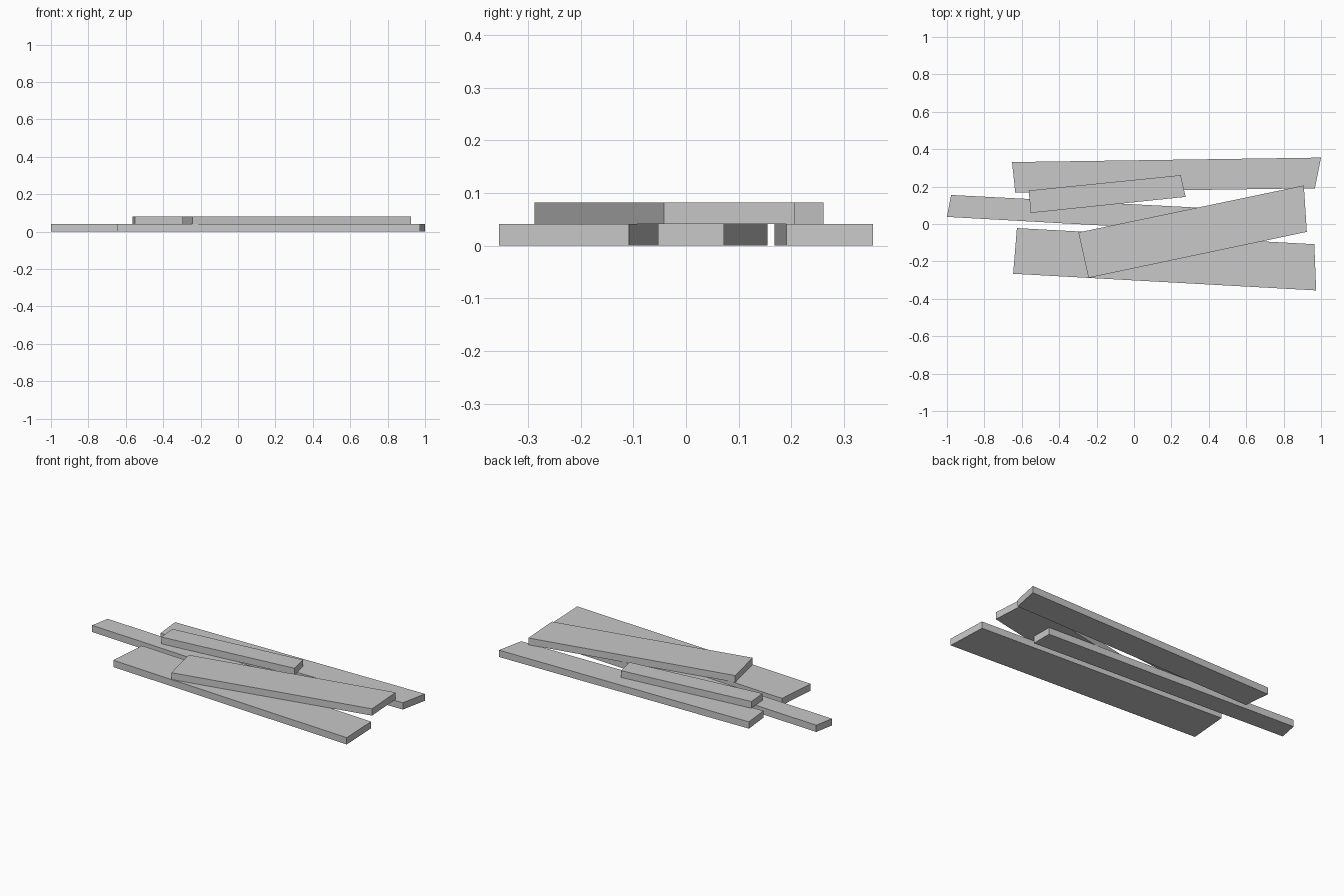
import bpy
import bmesh

cube = bpy.data.objects.get("Cube")
if cube:
    bpy.data.objects.remove(cube, do_unlink=True)

# One plain grey for every plank
GREY = (0.58, 0.58, 0.58, 1.0)
grey = bpy.data.materials.new("plain_grey")
grey.use_nodes = True
grey.diffuse_color = GREY
grey.node_tree.nodes["Principled BSDF"].inputs["Base Color"].default_value = GREY

THICK = 0.041


def plank(name, outline, layer):
    """Extrude a four-cornered outline into a board lying on the given layer."""
    bm = bmesh.new()
    base = bm.faces.new([bm.verts.new((x, y, layer * THICK)) for x, y in outline])
    top = bmesh.ops.extrude_face_region(bm, geom=[base], use_keep_orig=True)
    raised = [v for v in top["geom"] if isinstance(v, bmesh.types.BMVert)]
    bmesh.ops.translate(bm, verts=raised, vec=(0, 0, THICK))
    bmesh.ops.recalc_face_normals(bm, faces=bm.faces)
    mesh = bpy.data.meshes.new(name)
    bm.to_mesh(mesh)
    bm.free()
    mesh.materials.append(grey)
    bpy.context.collection.objects.link(bpy.data.objects.new(name, mesh))


# Lower layer: three boards side by side
plank("back_plank", [(-0.635, 0.168), (0.967, 0.191), (1.0, 0.355), (-0.652, 0.331)], 0)
plank("middle_plank", [(-1.0, 0.038), (0.65, -0.053), (0.65, 0.072), (-0.978, 0.155)], 0)
plank("front_plank", [(-0.646, -0.266), (0.974, -0.355), (0.964, -0.108), (-0.626, -0.022)], 0)

# Upper layer: two boards lying across the others
plank("small_top_plank", [(-0.552, 0.059), (0.276, 0.145), (0.25, 0.261), (-0.563, 0.179)], 1)
plank("large_top_plank", [(-0.243, -0.288), (0.924, -0.042), (0.908, 0.206), (-0.297, -0.045)], 1)
